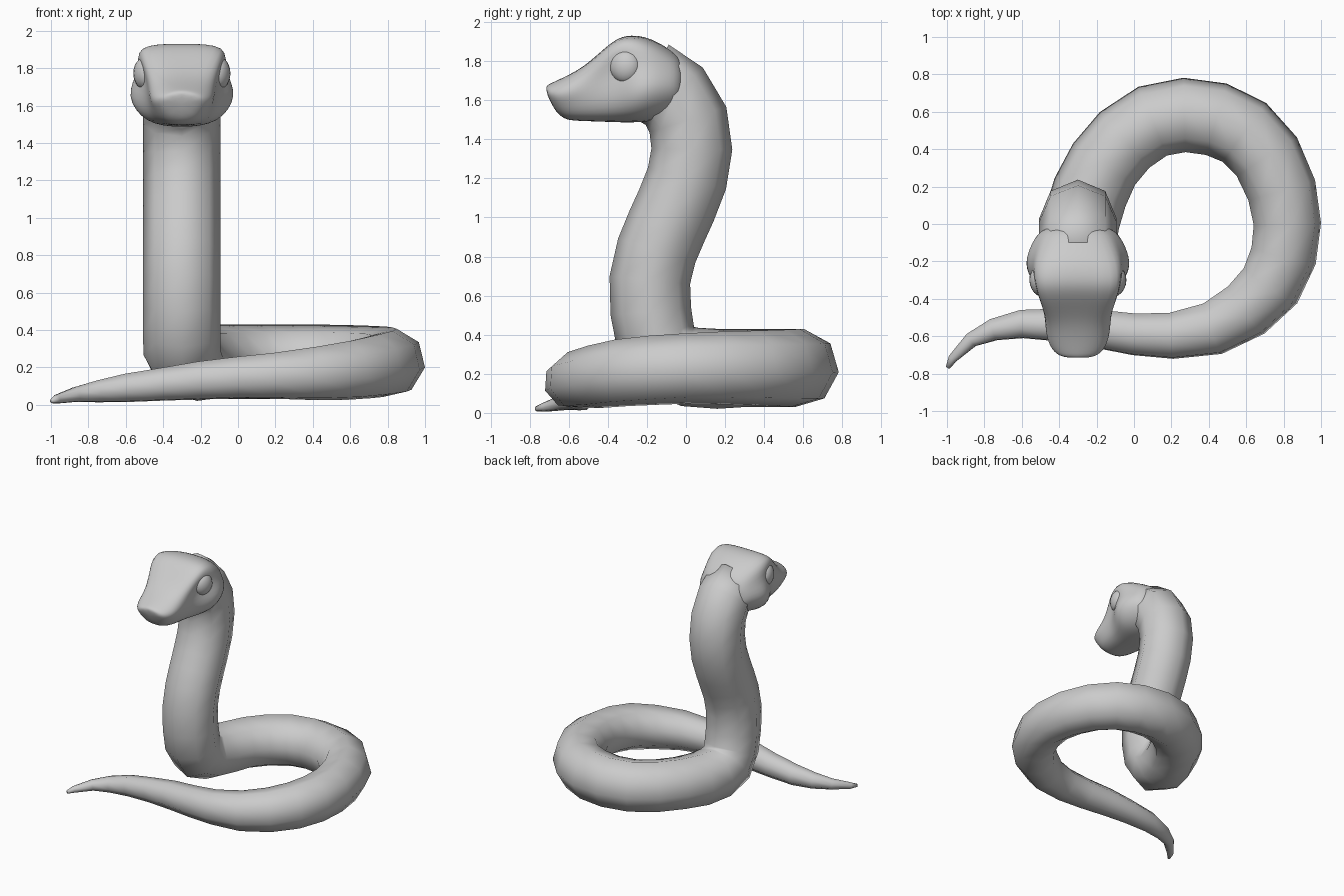
import bpy, bmesh, math
from mathutils import Vector

CX = -0.30  # head and neck plane


def make_object(name, rings, close_start=True, close_end=True):
    """Loft closed rings of points into one smooth mesh."""
    bm = bmesh.new()
    loops = [[bm.verts.new(p) for p in ring] for ring in rings]
    n = len(loops[0])
    for a, b in zip(loops, loops[1:]):
        for i in range(n):
            j = (i + 1) % n
            bm.faces.new((a[i], a[j], b[j], b[i]))
    if close_start:
        bm.faces.new(loops[0][::-1])
    if close_end:
        bm.faces.new(loops[-1])
    bmesh.ops.recalc_face_normals(bm, faces=bm.faces)
    for f in bm.faces:
        f.smooth = True
    mesh = bpy.data.meshes.new(name)
    bm.to_mesh(mesh)
    bm.free()
    ob = bpy.data.objects.new(name, mesh)
    bpy.context.collection.objects.link(ob)
    return ob


# Spine of the body: x, y, z, radius
tail = [(-.995, -.768, .02, .012), (-.97, -.72, .03, .025), (-.87, -.62, .055, .042),
        (-.75, -.565, .072, .062), (-.6, -.535, .09, .08), (-.4, -.54, .11, .093),
        (-.2, -.56, .13, .108), (0, -.59, .145, .118), (.2, -.598, .155, .13)]
coil = [(.42, -.56, .168, .15), (.6, -.46, .185, .165), (.73, -.33, .205, .175),
        (.80, -.17, .218, .18), (.82, 0, .227, .182), (.79, .18, .23, .188),
        (.71, .36, .23, .193), (.59, .49, .23, .197), (.44, .56, .23, .2),
        (.27, .583, .23, .2), (.10, .55, .23, .2), (-.05, .45, .23, .2),
        (-.16, .32, .23, .2), (-.235, .17, .225, .205), (-.28, .02, .235, .205)]
# Raised neck: y, z
neck = [(-.09, .28), (-.155, .38), (-.18, .52), (-.185, .68), (-.15, .83), (-.10, .95),
        (-.05, 1.06), (.005, 1.2), (.03, 1.35), (.01, 1.5), (-.06, 1.62), (-.2, 1.71)]
spine = tail + coil + [(CX, y, z, .207) for y, z in neck]

# Body: octagonal tube swept from head to tail
pts = [Vector(p[:3]) for p in spine][::-1]
radii = [p[3] for p in spine][::-1]
side = Vector((1, 0, 0))
rings = []
for i, (p, r) in enumerate(zip(pts, radii)):
    t = (pts[min(i + 1, len(pts) - 1)] - pts[max(i - 1, 0)]).normalized()
    side = (side - t * side.dot(t)).normalized()
    up = t.cross(side)
    rings.append([p + r * (math.cos(a) * side + math.sin(a) * up)
                  for a in (k * math.pi / 4 for k in range(8))])
make_object("body", rings)

# Head sections: y, top z, brow x z, socket x z, cheek x z, jaw x z, bottom z
sections = [
    (.00, 1.80, .12, 1.78, .17, 1.72, .18, 1.64, .10, 1.56, 1.54),
    (-.08, 1.87, .17, 1.84, .21, 1.76, .26, 1.65, .15, 1.53, 1.50),
    (-.18, 1.925, .23, 1.90, .235, 1.78, .31, 1.66, .20, 1.51, 1.48),
    (-.26, 1.935, .26, 1.93, .225, 1.78, .30, 1.65, .21, 1.50, 1.48),
    (-.34, 1.925, .265, 1.93, .19, 1.78, .235, 1.63, .18, 1.50, 1.48),
    (-.42, 1.86, .23, 1.87, .18, 1.74, .19, 1.62, .15, 1.50, 1.485),
    (-.52, 1.775, .15, 1.765, .18, 1.68, .17, 1.60, .13, 1.50, 1.49),
    (-.62, 1.725, .13, 1.705, .18, 1.64, .15, 1.59, .11, 1.51, 1.49),
    (-.70, 1.69, .09, 1.67, .14, 1.635, .12, 1.58, .08, 1.52, 1.505),
    (-.725, 1.67, .05, 1.66, .08, 1.635, .07, 1.59, .05, 1.55, 1.54)]
rings = []
for y, top, bx, bz, sx, sz, cx, cz, jx, jz, bot in sections:
    half = [(bx, bz), (sx, sz), (cx, cz), (jx, jz)]
    loop = [(0, top)] + half + [(0, bot)] + [(-x, z) for x, z in half[::-1]]
    # The upper lip overhangs the chin near the tip
    lean = .5 if y < -.65 else .15 if y < -.6 else 0
    rings.append([(CX + x, y + lean * max(0, 1.65 - z), z) for x, z in loop])
head = make_object("head", rings)
sub = head.modifiers.new("smooth", 'SUBSURF')
sub.levels = sub.render_levels = 2

# Eyes: flattened balls under the brows
for name, s in (("left_eye", 1), ("right_eye", -1)):
    bpy.ops.mesh.primitive_uv_sphere_add(segments=20, ring_count=12, radius=1,
                                         location=(CX + s * .2, -.31, 1.772))
    eye = bpy.context.object
    eye.name = name
    eye.scale = (.058, .08, .085)
    eye.rotation_euler = (0, 0, -s * .25)
    bpy.ops.object.shade_smooth()
